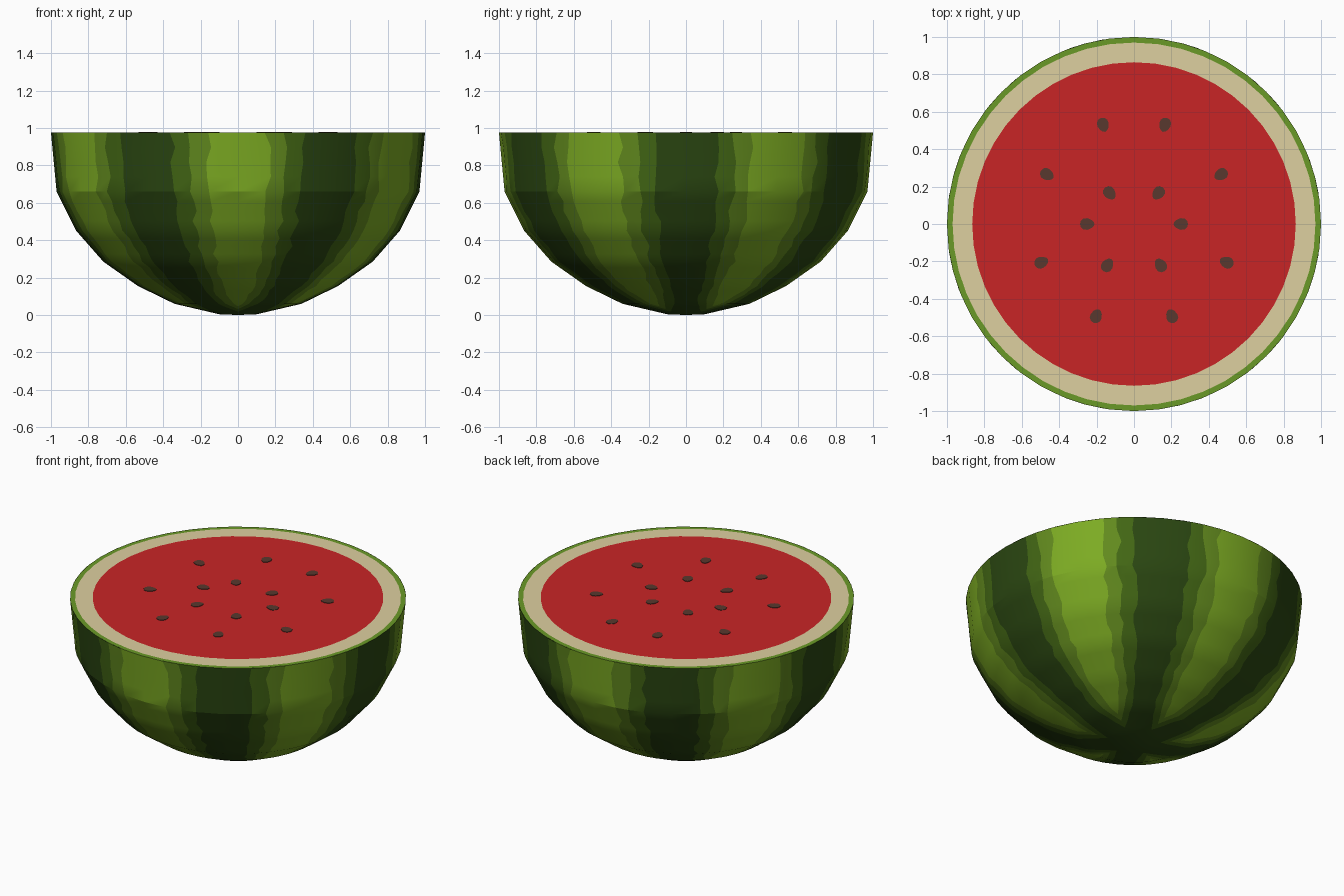
import bpy, bmesh, math, random

if "Cube" in bpy.data.objects:
    bpy.data.objects.remove(bpy.data.objects["Cube"])
random.seed(4)


def srgb(c):
    c /= 255
    return c / 12.92 if c <= 0.04045 else ((c + 0.055) / 1.055) ** 2.4


def mat(name, r, g, b):
    m = bpy.data.materials.new(name)
    m.diffuse_color = (srgb(r), srgb(g), srgb(b), 1)
    m.use_nodes = True
    m.node_tree.nodes["Principled BSDF"].inputs["Base Color"].default_value = m.diffuse_color
    return m


LIGHT = mat("light green", 125, 172, 35)
MID = mat("mid green", 98, 138, 30)
DEEP = mat("deep green", 66, 102, 20)
DARK = mat("dark green", 42, 70, 17)
RIM = mat("rim green", 106, 154, 39)
PALE = mat("pale rind", 222, 208, 160)
RED = mat("red flesh", 201, 37, 38)
SEED = mat("seed brown", 88, 56, 46)
TOP = 0.975


def finish(bm, name, mats):
    bmesh.ops.recalc_face_normals(bm, faces=bm.faces)
    me = bpy.data.meshes.new(name)
    bm.to_mesh(me)
    bm.free()
    for m in mats:
        me.materials.append(m)
    ob = bpy.data.objects.new(name, me)
    bpy.context.collection.objects.link(ob)
    return ob


# Striped shell: low-poly profile revolved, columns follow the wavy stripe edges
profile = [(0.0, 0.0), (0.1, 0.004), (0.34, 0.06), (0.535, 0.155), (0.72, 0.285),
           (0.865, 0.45), (0.97, 0.66), (1.0, TOP)]
rows = []
for (r0, z0), (r1, z1) in zip(profile[1:], profile[2:]):
    for k in range(4):
        rows.append((r0 + (r1 - r0) * k / 4, z0 + (z1 - z0) * k / 4))
rows.append(profile[-1])

edges = [(9.3, 0.30), (14.8, 0.24), (20.5, 0.17)]   # half width in degrees, radius where it ends
bands = [0, 1, 2, 3, 3, 2, 1, 0]


def row_angles(r):
    out = []
    for k in range(6):
        half = []
        for side in (1, -1):
            h = []
            for w, end in edges:
                f = math.sqrt(max(0, min(1, (r - end) / 0.2)))
                h.append((w + random.uniform(-1.1, 1.1)) * f)
            half.append(h)
        a = 60 * k
        out += [a] + [a + w for w in half[0]] + [a + 30] + [a + 60 - w for w in reversed(half[1])]
    return out


bm = bmesh.new()
grid = []
for r, z in rows:
    grid.append([bm.verts.new((r * math.sin(math.radians(a)), -r * math.cos(math.radians(a)), z))
                 for a in row_angles(r)])
n = len(grid[0])
for lo, hi in zip(grid, grid[1:]):
    for i in range(n):
        j = (i + 1) % n
        bm.faces.new((lo[i], lo[j], hi[j], hi[i])).material_index = bands[i % 8]
pole = bm.verts.new((0, 0, 0))
for i in range(n):
    bm.faces.new((pole, grid[0][(i + 1) % n], grid[0][i])).material_index = 3
bmesh.ops.remove_doubles(bm, verts=bm.verts, dist=0.0005)
bmesh.ops.dissolve_degenerate(bm, edges=bm.edges, dist=0.0005)
shell = finish(bm, "striped_shell", [LIGHT, MID, DEEP, DARK])
# the open bowl must face outward
me = shell.data
low = max(me.polygons, key=lambda p: p.area)
if low.normal.dot(low.center.normalized()) < 0:
    me.flip_normals()
bpy.context.view_layer.objects.active = shell
shell.select_set(True)
bpy.ops.object.shade_smooth_by_angle(angle=math.radians(20.5))


# Flat cut face: rim, pale ring and flesh
def ring(name, r_out, r_in, m, n=48):
    bm = bmesh.new()

    def circle(r):
        return [bm.verts.new((r * math.sin(2 * math.pi * i / n), -r * math.cos(2 * math.pi * i / n), TOP))
                for i in range(n)]
    a = circle(r_out)
    if r_in:
        b = circle(r_in)
        for i in range(n):
            j = (i + 1) % n
            bm.faces.new((a[i], a[j], b[j], b[i]))
    else:
        bm.faces.new(a)
    for f in bm.faces:
        f.normal_update()
    ob = finish(bm, name, [m])
    if ob.data.polygons[0].normal.z < 0:
        ob.data.flip_normals()


ring("green_rim", 1.0, 0.97, RIM)
ring("pale_ring", 0.97, 0.865, PALE)
ring("flesh", 0.865, 0, RED)

# Seeds: thin teardrop plates pointing to the centre, mirrored left and right
bm = bmesh.new()
for x, y in [(0.165, 0.53), (0.465, 0.265), (0.13, 0.165), (0.25, 0.0),
             (0.495, -0.205), (0.142, -0.22), (0.202, -0.492)]:
    for s in (1, -1):
        d = math.atan2(y, s * x)
        lower, upper = [], []
        for i in range(12):
            t = 2 * math.pi * i / 12
            u = 0.039 * math.cos(t)
            v = 0.031 * math.sin(t) * (1 + 0.2 * math.cos(t))
            px = s * x + u * math.cos(d) - v * math.sin(d)
            py = y + u * math.sin(d) + v * math.cos(d)
            lower.append(bm.verts.new((px, py, TOP - 0.002)))
            upper.append(bm.verts.new((px, py, TOP + 0.003)))
        bm.faces.new(upper)
        for i in range(12):
            j = (i + 1) % 12
            bm.faces.new((lower[i], lower[j], upper[j], upper[i]))
finish(bm, "seeds", [SEED])
